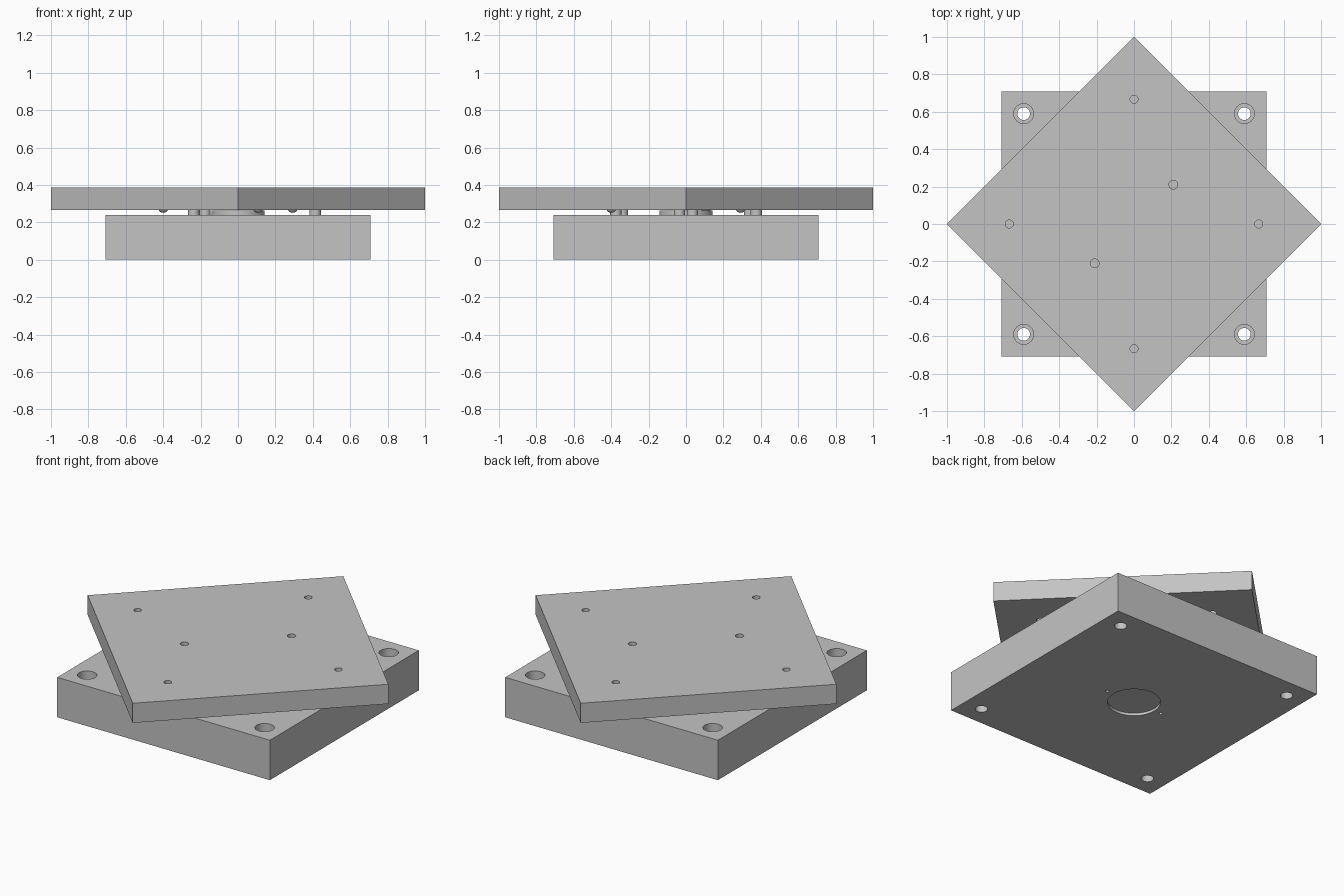
import bpy, bmesh
from math import pi, radians, cos, sin
from mathutils import Matrix, Vector

cube = bpy.data.objects.get("Cube")
if cube:
    bpy.data.objects.remove(cube, do_unlink=True)

GREY = (0.55, 0.55, 0.55, 1)
metal = bpy.data.materials.new("plain grey")
metal.use_nodes = True
metal.diffuse_color = GREY
metal.node_tree.nodes["Principled BSDF"].inputs["Base Color"].default_value = GREY


def make(name, bm):
    mesh = bpy.data.meshes.new(name)
    bm.to_mesh(mesh)
    bm.free()
    mesh.materials.append(metal)
    ob = bpy.data.objects.new(name, mesh)
    bpy.context.collection.objects.link(ob)
    return ob


def smooth(ob):
    bpy.ops.object.select_all(action='DESELECT')
    ob.select_set(True)
    bpy.context.view_layer.objects.active = ob
    bpy.ops.object.shade_smooth_by_angle(angle=radians(35))


def slab(name, side, z0, z1, turn=0):
    bm = bmesh.new()
    place = (Matrix.Translation((0, 0, (z0 + z1) / 2)) @ Matrix.Rotation(turn, 4, 'Z')
             @ Matrix.Diagonal((side, side, z1 - z0, 1)))
    bmesh.ops.create_cube(bm, size=1, matrix=place)
    return make(name, bm)


def cylinders(name, points, r, z0, z1):
    bm = bmesh.new()
    for x, y in points:
        bmesh.ops.create_cone(bm, cap_ends=True, segments=40, radius1=r, radius2=r,
                              depth=z1 - z0,
                              matrix=Matrix.Translation((x, y, (z0 + z1) / 2)))
    return make(name, bm)


def drill(ob, points, r, z0, z1):
    cutter = cylinders("cutter", points, r, z0, z1)
    cutter.hide_render = True
    mod = ob.modifiers.new("drill", 'BOOLEAN')
    mod.operation, mod.solver, mod.object = 'DIFFERENCE', 'EXACT', cutter
    bpy.context.view_layer.objects.active = ob
    bpy.ops.object.modifier_apply(modifier=mod.name)
    bpy.data.objects.remove(cutter, do_unlink=True)


# Base block with counterbored corner holes and a shallow round recess below
SIDE = 2 ** 0.5
BASE_TOP, GAP_TOP, TOP = 0.24, 0.267, 0.385
base = slab("base_block", SIDE, 0, BASE_TOP)
corners = [(sx * 0.59, sy * 0.59) for sx in (-1, 1) for sy in (-1, 1)]
drill(base, corners, 0.034, -0.1, 0.5)
drill(base, corners, 0.053, 0.12, 0.5)
drill(base, [(0, 0)], 0.145, -0.1, 0.016)
drill(base, [(-0.19, 0), (0.19, 0)], 0.01, -0.1, 0.2)
smooth(base)

# Top plate, turned an eighth of a circle
plate = slab("top_plate", SIDE, GAP_TOP, TOP, pi / 4)
rim = [(0.667 * cos(k * pi / 2), 0.667 * sin(k * pi / 2)) for k in range(4)]
drill(plate, rim, 0.021, 0.2, 0.5)
drill(plate, [(-0.21, -0.21), (0.21, 0.21)], 0.023, 0.2, 0.5)
smooth(plate)

# Central round boss in the gap
smooth(cylinders("centre_boss", [(0, 0)], 0.143, BASE_TOP - 0.02, GAP_TOP - 0.003))

# Three pairs of locating pegs on the base
RING = 0.413
pegs = []
for k in range(3):
    for side in (-0.035, 0.035):
        p = Matrix.Rotation(k * 2 * pi / 3, 3, 'Z') @ Vector((RING, side, 0))
        pegs.append((p.x, p.y))
smooth(cylinders("locating_pegs", pegs, 0.03, BASE_TOP - 0.02, GAP_TOP))

# Three balls set into the underside of the plate
bm = bmesh.new()
for k in range(3):
    a = pi / 4 + k * 2 * pi / 3
    bmesh.ops.create_uvsphere(bm, u_segments=24, v_segments=16, radius=0.029,
                              matrix=Matrix.Translation((RING * cos(a), RING * sin(a), 0.28)))
smooth(make("plate_balls", bm))
